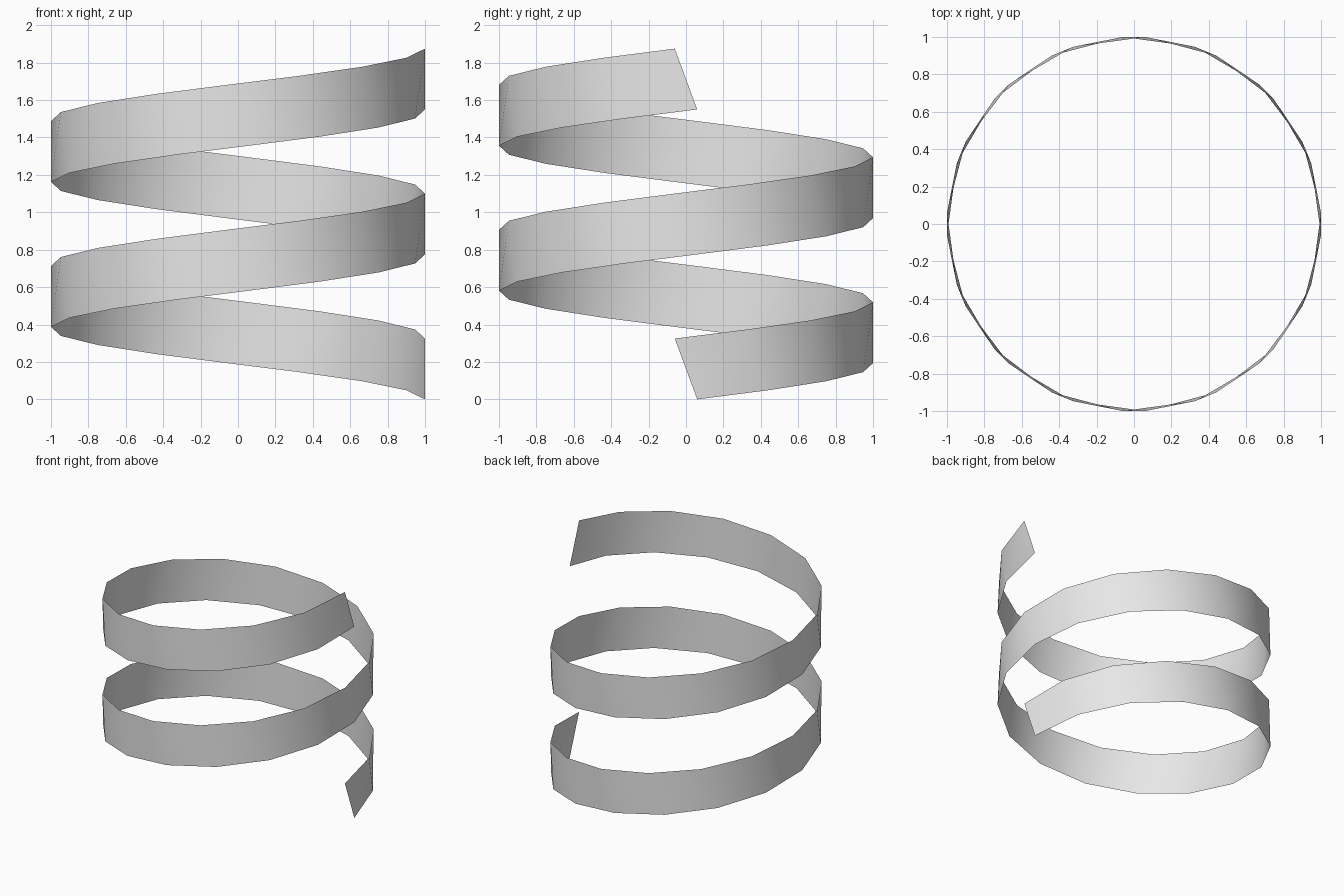
import bpy
import bmesh
from math import pi
from mathutils import Matrix, Vector

cube = bpy.data.objects.get("Cube")
if cube:
    bpy.data.objects.remove(cube, do_unlink=True)

TURNS, STEPS, PITCH = 2, 16, 0.775
HEIGHT, LEAN = 0.325, 0.06

# Plain grey material
grey = bpy.data.materials.new("light_grey")
grey.use_nodes = True
colour = (0.8, 0.8, 0.8, 1)
grey.diffuse_color = colour
grey.node_tree.nodes["Principled BSDF"].inputs["Base Color"].default_value = colour

# Leaning cross-section line, carried around and up the helix
profile = [Vector((1, LEAN, 0)), Vector((1, -LEAN, HEIGHT))]
bm = bmesh.new()
rungs = []
for i in range(TURNS * STEPS + 1):
    turn = i / STEPS
    place = Matrix.Translation((0, 0, PITCH * turn)) @ Matrix.Rotation(2 * pi * turn, 4, "Z")
    rungs.append([bm.verts.new(place @ p) for p in profile])

# Ribbon faces between neighbouring rungs, facing outwards
for (low_a, high_a), (low_b, high_b) in zip(rungs, rungs[1:]):
    face = bm.faces.new((low_a, low_b, high_b, high_a))
    face.smooth = True

mesh = bpy.data.meshes.new("spiral_ribbon")
bm.to_mesh(mesh)
bm.free()
mesh.materials.append(grey)
ribbon = bpy.data.objects.new("spiral_ribbon", mesh)
bpy.context.collection.objects.link(ribbon)
